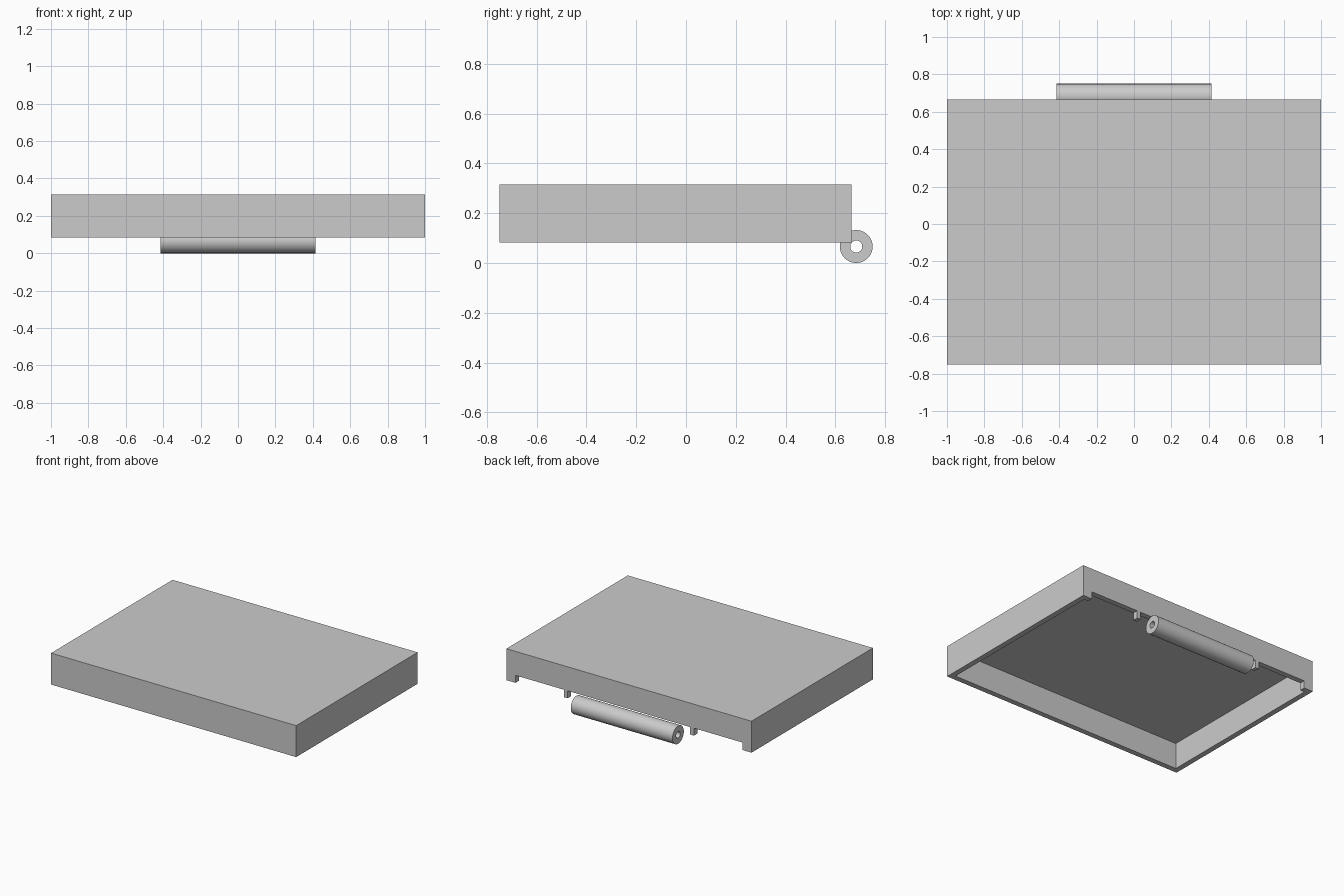
import bpy
import bmesh
import math
from mathutils import Matrix

cube = bpy.data.objects.get("Cube")
if cube:
    bpy.data.objects.remove(cube, do_unlink=True)

grey = bpy.data.materials.new("plain_grey")
grey.use_nodes = True
grey.diffuse_color = (0.6, 0.6, 0.6, 1)
grey.node_tree.nodes["Principled BSDF"].inputs["Base Color"].default_value = (0.6, 0.6, 0.6, 1)

# Main dimensions
HALF_W, FRONT, BACK = 1.0, -0.75, 0.665
BOTTOM, TOP = 0.083, 0.315
WALL = 0.04
NOTCH = 0.055


def new_object(name, bm):
    mesh = bpy.data.meshes.new(name)
    bm.normal_update()
    bm.to_mesh(mesh)
    bm.free()
    mesh.materials.append(grey)
    obj = bpy.data.objects.new(name, mesh)
    bpy.context.collection.objects.link(obj)
    return obj


def box(name, x, y, z):
    """Box from (min, max) ranges on each axis."""
    bm = bmesh.new()
    bmesh.ops.create_cube(bm, size=1)
    for v in bm.verts:
        v.co = [r[0] if c < 0 else r[1] for c, r in zip(v.co, (x, y, z))]
    return new_object(name, bm)


def subtract(obj, cutters):
    """Cut the shapes out of obj, then discard them."""
    for cutter in cutters:
        cutter.hide_render = True
        mod = obj.modifiers.new("cut", 'BOOLEAN')
        mod.operation = 'DIFFERENCE'
        mod.solver = 'EXACT'
        mod.object = cutter
    deps = bpy.context.evaluated_depsgraph_get()
    result = bpy.data.meshes.new_from_object(obj.evaluated_get(deps))
    obj.modifiers.clear()
    obj.data = result
    for cutter in cutters:
        bpy.data.objects.remove(cutter, do_unlink=True)


# Hollow lid, open underneath
lid = box("lid", (-HALF_W, HALF_W), (FRONT, BACK), (BOTTOM, TOP))
cavity = box("cavity_cutter", (-HALF_W + WALL, HALF_W - WALL),
             (FRONT + WALL, BACK - WALL), (BOTTOM - 0.1, TOP - WALL))

# Back wall notches: one around the hinge barrel, one to each side
spans = [(-0.926, -0.53), (-0.50, 0.50), (0.53, 0.926)]
notches = [box("notch_cutter", s, (BACK - WALL - 0.02, BACK + 0.1),
               (BOTTOM - 0.1, BOTTOM + NOTCH)) for s in spans]
subtract(lid, [cavity] + notches)

# Hinge barrel: tube with a pin hole, lying along x
SEGMENTS = 48
bm = bmesh.new()
rings = []
for x, radius in ((-0.415, 0.066), (0.415, 0.066), (0.415, 0.024), (-0.415, 0.024)):
    ring = []
    for i in range(SEGMENTS):
        a = math.tau * i / SEGMENTS
        ring.append(bm.verts.new((x, radius * math.cos(a), radius * math.sin(a))))
    rings.append(ring)
for k in range(4):
    r0, r1 = rings[k], rings[(k + 1) % 4]
    for i in range(SEGMENTS):
        j = (i + 1) % SEGMENTS
        bm.faces.new((r0[i], r0[j], r1[j], r1[i]))
bmesh.ops.recalc_face_normals(bm, faces=bm.faces)
bmesh.ops.transform(bm, matrix=Matrix.Translation((0, 0.684, 0.066)), verts=bm.verts)
barrel = new_object("hinge_barrel", bm)

bpy.ops.object.select_all(action='DESELECT')
barrel.select_set(True)
bpy.context.view_layer.objects.active = barrel
bpy.ops.object.shade_smooth_by_angle(angle=math.radians(30))
